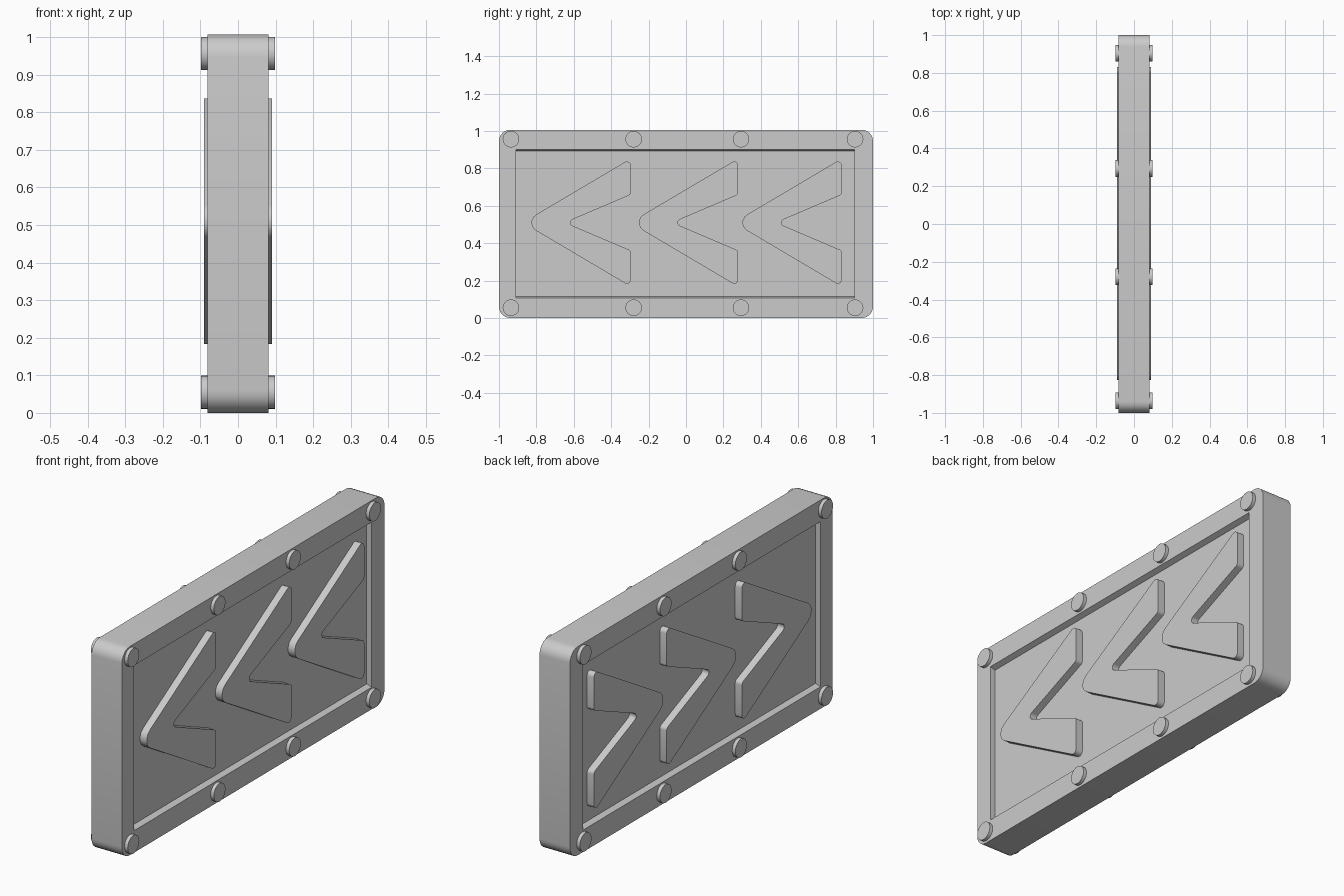
import bpy, bmesh, math
from mathutils import Vector, Matrix

if "Cube" in bpy.data.objects:
    bpy.data.objects.remove(bpy.data.objects["Cube"])


def fillet(points, segs=5):
    """Round each (y, z, radius) corner of a closed outline."""
    out, n = [], len(points)
    for i, (y, z, r) in enumerate(points):
        p = Vector((y, z))
        a = (Vector(points[i - 1][:2]) - p).normalized()
        b = (Vector(points[(i + 1) % n][:2]) - p).normalized()
        half = a.angle(b) / 2
        c = p + (a + b).normalized() * (r / math.sin(half))
        t = r / math.tan(half)
        v0, v1 = p + a * t - c, p + b * t - c
        sweep = v0.angle(v1)
        for k in range(segs + 1):
            f = k / segs
            w = (v0 * math.sin((1 - f) * sweep) + v1 * math.sin(f * sweep)) / math.sin(sweep)
            out.append(c + w)
    return out


def loft(name, rings):
    """Solid from matching (x, outline) rings, capped at both ends."""
    bm = bmesh.new()
    loops = [[bm.verts.new((x, p[0], p[1])) for p in pts] for x, pts in rings]
    n = len(loops[0])
    for lo, hi in zip(loops, loops[1:]):
        for i in range(n):
            j = (i + 1) % n
            bm.faces.new((lo[i], lo[j], hi[j], hi[i]))
    bm.faces.new(loops[0])
    bm.faces.new(loops[-1])
    bmesh.ops.recalc_face_normals(bm, faces=bm.faces)
    return finish(name, bm)


def finish(name, bm):
    me = bpy.data.meshes.new(name)
    bm.to_mesh(me)
    bm.free()
    ob = bpy.data.objects.new(name, me)
    bpy.context.collection.objects.link(ob)
    return ob


def activate(ob):
    bpy.ops.object.select_all(action='DESELECT')
    ob.select_set(True)
    bpy.context.view_layer.objects.active = ob


def smooth(ob):
    activate(ob)
    bpy.ops.object.shade_smooth_by_angle(angle=math.radians(30))


def rect(y0, y1, z0, z1):
    return [(y0, z0), (y1, z0), (y1, z1), (y0, z1)]


HALF, FLOOR, TOP = 0.081, 0.055, 1.006

# Slab with rounded corners
outline = fillet([(-1, 0, .06), (1, 0, .06), (1, TOP, .06), (-1, TOP, .06)], 6)
panel = loft("panel", [(-HALF, outline), (HALF, outline)])

# Recessed field on both faces, top and bottom walls slightly sloped
inner, outer = rect(-.908, .902, .116, .892), rect(-.908, .902, .094, .914)
for s in (-1, 1):
    lip = rect(-.908, .902, .106, .902)
    cutter = loft("recess_cutter", [(s * FLOOR, inner), (s * HALF, lip), (s * (HALF + .026), outer)])
    cutter.hide_render = True
    mod = panel.modifiers.new("recess", 'BOOLEAN')
    mod.operation, mod.solver, mod.object = 'DIFFERENCE', 'EXACT', cutter
    activate(panel)
    bpy.ops.object.modifier_apply(modifier=mod.name)
    bpy.data.objects.remove(cutter)
smooth(panel)

# Raised chevrons pointing to -y, on both faces
shape = [(-.874, .51, .05), (-.296, .168, .02), (-.296, .361, .018),
         (-.646, .51, .018), (-.296, .659, .018), (-.296, .852, .02)]
for i, dy in enumerate((0, .574, 1.128)):
    pts = [(p[0] + dy, p[1]) for p in fillet(shape)]
    for side, s in (("left", -1), ("right", 1)):
        smooth(loft(f"chevron_{side}_{i + 1}", [(s * .045, pts), (s * .091, pts)]))

# Round bolt heads along the top and bottom borders
for side, s in (("left", -1), ("right", 1)):
    bm = bmesh.new()
    for y in (-.936, -.28, .294, .904):
        for z in (.055, .956):
            bmesh.ops.create_cone(
                bm, cap_ends=True, segments=32, radius1=.044, radius2=.044, depth=.03,
                matrix=Matrix.Translation((s * .083, y, z)) @ Matrix.Rotation(math.pi / 2, 4, 'Y'))
    smooth(finish(f"bolts_{side}", bm))
